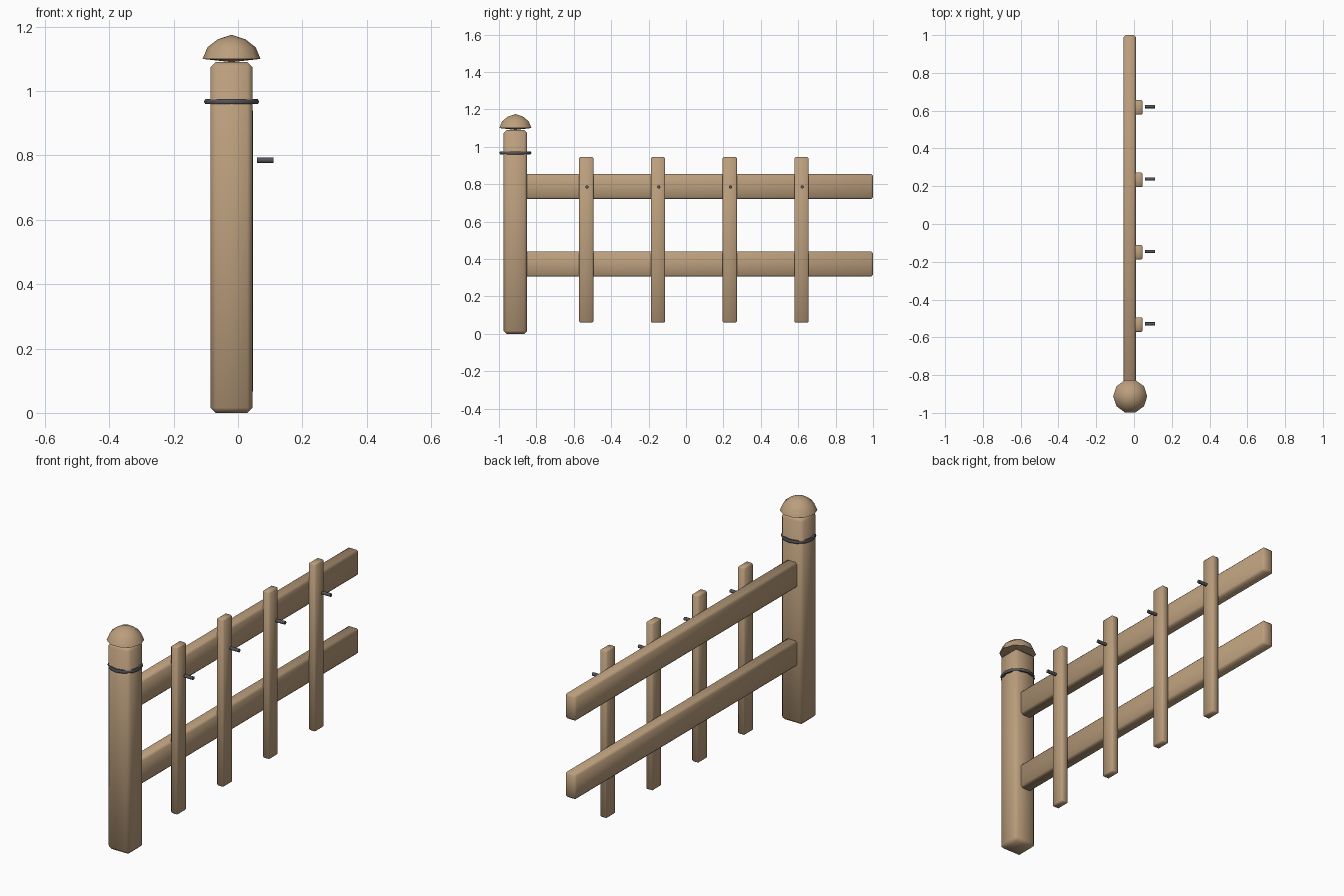
import bpy
import bmesh
import math

cube = bpy.data.objects.get("Cube")
if cube:
    bpy.data.objects.remove(cube, do_unlink=True)


def material(name, rgb):
    mat = bpy.data.materials.new(name)
    mat.use_nodes = True
    mat.diffuse_color = (*rgb, 1)
    bsdf = next(n for n in mat.node_tree.nodes if n.type == "BSDF_PRINCIPLED")
    bsdf.inputs["Base Color"].default_value = (*rgb, 1)
    return mat


wood = material("warm wood", (0.50, 0.345, 0.205))
metal = material("dark metal", (0.09, 0.09, 0.10))


def finish(obj, name, mat):
    obj.name = name
    obj.data.materials.clear()
    obj.data.materials.append(mat)
    bpy.ops.object.select_all(action="DESELECT")
    obj.select_set(True)
    bpy.context.view_layer.objects.active = obj
    bpy.ops.object.shade_smooth_by_angle(angle=math.radians(60))
    return obj


def beam(name, low, high, bevel):
    """Chamfered timber between two opposite corners."""
    bm = bmesh.new()
    bmesh.ops.create_cube(bm, size=1)
    for v in bm.verts:
        v.co = [(a + b) / 2 + c * (b - a) for a, b, c in zip(low, high, v.co)]
    bmesh.ops.bevel(bm, geom=bm.edges[:], offset=bevel, segments=1, affect="EDGES")
    mesh = bpy.data.meshes.new(name)
    bm.to_mesh(mesh)
    bm.free()
    obj = bpy.data.objects.new(name, mesh)
    bpy.context.collection.objects.link(obj)
    return finish(obj, name, wood)


POST_X, POST_Y = -0.02, -0.912

# Post
beam("post", (POST_X - 0.065, POST_Y - 0.063, 0), (POST_X + 0.065, POST_Y + 0.063, 1.09), 0.016)

# Domed post cap: rings of a ten-sided dome with a shallow underside
SIDES = 10
bm = bmesh.new()
rings = []
for radius, z in ((0.09, 1.10), (0.075, 1.136), (0.043, 1.161)):
    rings.append([bm.verts.new((POST_X + radius * math.cos(i * math.tau / SIDES),
                                POST_Y + radius * math.sin(i * math.tau / SIDES), z))
                  for i in range(SIDES)])
top = bm.verts.new((POST_X, POST_Y, 1.175))
bottom = bm.verts.new((POST_X, POST_Y, 1.09))
for i in range(SIDES):
    j = (i + 1) % SIDES
    for a, b in zip(rings, rings[1:]):
        bm.faces.new((a[i], a[j], b[j], b[i]))
    bm.faces.new((rings[-1][i], rings[-1][j], top))
    bm.faces.new((rings[0][j], rings[0][i], bottom))
mesh = bpy.data.meshes.new("post_cap")
bm.to_mesh(mesh)
bm.free()
cap = bpy.data.objects.new("post_cap", mesh)
bpy.context.collection.objects.link(cap)
finish(cap, "post_cap", wood)

# Metal band around the post
bpy.ops.mesh.primitive_torus_add(location=(POST_X, POST_Y, 0.967), major_segments=12,
                                 minor_segments=6, major_radius=0.077, minor_radius=0.009)
finish(bpy.context.object, "post_band", metal)

# Rails
for name, z in (("lower_rail", 0.305), ("upper_rail", 0.72)):
    beam(name, (-0.055, -0.86, z), (0.01, 1.0, z + 0.135), 0.01)

# Pickets, each with a peg standing out from it
for i in range(4):
    y = -0.533 + i * 0.3835
    beam(f"picket_{i + 1}", (0.005, y - 0.038, 0.06), (0.046, y + 0.038, 0.945), 0.006)
    bpy.ops.mesh.primitive_cylinder_add(vertices=8, radius=0.009, depth=0.051,
                                        location=(0.0845, y + 0.004, 0.785),
                                        rotation=(0, math.pi / 2, 0))
    finish(bpy.context.object, f"peg_{i + 1}", metal)
